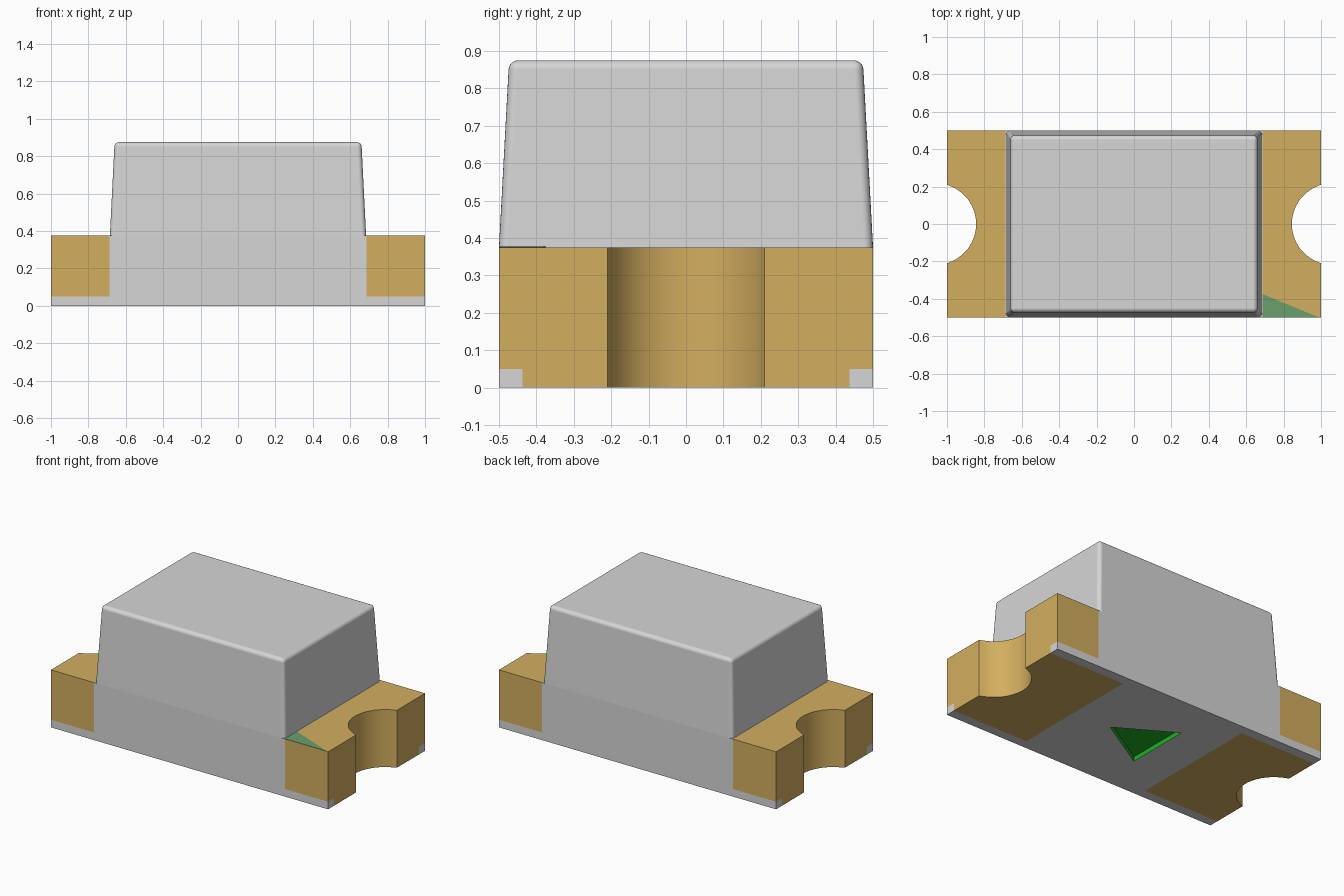
import bpy, bmesh, math
from mathutils import Vector

cube = bpy.data.objects.get("Cube")
if cube:
    bpy.data.objects.remove(cube, do_unlink=True)


def material(name, rgb):
    m = bpy.data.materials.new(name)
    m.use_nodes = True
    color = (*rgb, 1.0)
    m.diffuse_color = color
    m.node_tree.nodes["Principled BSDF"].inputs["Base Color"].default_value = color
    return m


GREY = material("light_grey", (0.67, 0.67, 0.67))
GOLD = material("gold", (0.65, 0.42, 0.115))
GREEN = material("bright_green", (0.014, 0.42, 0.019))
PALE_GREEN = material("pale_green", (0.14, 0.35, 0.155))


def finish(name, bm, mats):
    mesh = bpy.data.meshes.new(name)
    bmesh.ops.recalc_face_normals(bm, faces=bm.faces)
    bm.to_mesh(mesh)
    bm.free()
    ob = bpy.data.objects.new(name, mesh)
    bpy.context.collection.objects.link(ob)
    for m in mats:
        mesh.materials.append(m)
    bpy.ops.object.select_all(action="DESELECT")
    ob.select_set(True)
    bpy.context.view_layer.objects.active = ob
    bpy.ops.object.shade_smooth_by_angle(angle=math.radians(30))
    return ob


def prism(bm, outline, z0, z1):
    face = bm.faces.new([bm.verts.new((x, y, z0)) for x, y in outline])
    top = bmesh.ops.extrude_face_region(bm, geom=[face])["geom"]
    moved = [v for v in top if isinstance(v, bmesh.types.BMVert)]
    bmesh.ops.translate(bm, verts=moved, vec=(0, 0, z1 - z0))
    if face.is_valid and not any(len(e.link_faces) == 1 for e in face.edges):
        return
    if not face.is_valid:
        bm.faces.new([v for v in bm.verts if v not in moved])


# Board outline with a round notch in each end
BOARD_H, PAD_X, INNER_X, PAD_Y, LIP = 0.375, 0.688, 0.45, 0.437, 0.05
R, CX = 0.218, 1.062
half = math.asin(0.21 / R)
notch = [(CX - R * math.cos(a), R * math.sin(a))
         for a in (-half + 2 * half * i / 24 for i in range(25))]
notch = [(1.0, -0.21)] + notch[1:-1] + [(1.0, 0.21)]
right_end = [(1.0, -0.5)] + notch + [(1.0, 0.5)]
outline = right_end + [(-x, -y) for x, y in right_end]

bm = bmesh.new()
prism(bm, outline, 0, BOARD_H)

# Cut lines between plated metal and bare board
cuts = [(s * d, axis) for d, axis in
        ((PAD_X, 0), (INNER_X, 0), (PAD_Y, 1)) for s in (-1, 1)] + [(LIP, 2)]
for d, axis in cuts:
    co, no = Vector(), Vector()
    co[axis], no[axis] = d, 1
    bmesh.ops.bisect_plane(bm, geom=bm.verts[:] + bm.edges[:] + bm.faces[:],
                           plane_co=co, plane_no=no, dist=1e-5)
bmesh.ops.recalc_face_normals(bm, faces=bm.faces)
for f in bm.faces:
    c = f.calc_center_median()
    if f.normal.z < -0.5:
        gold = abs(c.x) > INNER_X and abs(c.y) < PAD_Y
    else:
        gold = abs(c.x) > PAD_X and (c.z > LIP or abs(c.y) < PAD_Y)
    f.material_index = 1 if gold else 0

# Recessed direction arrow in the underside
centre = next(f for f in bm.faces if f.normal.z < -0.5
              and f.calc_center_median().length < 0.01)


def corner(sx, sy):
    return min(centre.verts, key=lambda v: (v.co - Vector((sx * INNER_X, sy * PAD_Y, 0))).length)


A, B, C, D = corner(-1, -1), corner(1, -1), corner(1, 1), corner(-1, 1)
tri = [(0.18, 0), (-0.18, 0.215), (-0.18, -0.215)]
P, Q, S = rim = [bm.verts.new((x, y, 0)) for x, y in tri]
floor = [bm.verts.new((x, y, 0.03)) for x, y in tri]
bm.faces.remove(centre)
for vs in ((A, D, Q, S), (D, C, P, Q), (C, B, P), (B, A, S, P)):
    bm.faces.new(vs).material_index = 0
bm.faces.new(floor).material_index = 2
for i in range(3):
    j = (i + 1) % 3
    bm.faces.new((rim[i], rim[j], floor[j], floor[i])).material_index = 2
finish("board", bm, [GREY, GOLD, GREEN])

# Tapered lens block with rounded upper edges
bm = bmesh.new()
bmesh.ops.create_cube(bm, size=1)
for v in bm.verts:
    top = v.co.z > 0
    x, y, z = (0.66, 0.473, 0.875) if top else (0.685, 0.5, BOARD_H)
    v.co = (math.copysign(x, v.co.x), math.copysign(y, v.co.y), z)
edges = [e for e in bm.edges if max(v.co.z for v in e.verts) > 0.5]
bmesh.ops.bevel(bm, geom=edges, offset=0.024, segments=5, profile=0.5,
                affect="EDGES", clamp_overlap=True)
lens = finish("lens", bm, [GREY])
lens.modifiers.new("even_shading", "WEIGHTED_NORMAL").keep_sharp = True

# Polarity mark on one corner of the plating
bm = bmesh.new()
prism(bm, [(0.688, -0.5), (0.99, -0.5), (0.688, -0.375)], BOARD_H - 0.001, BOARD_H + 0.002)
finish("polarity_mark", bm, [PALE_GREEN])
